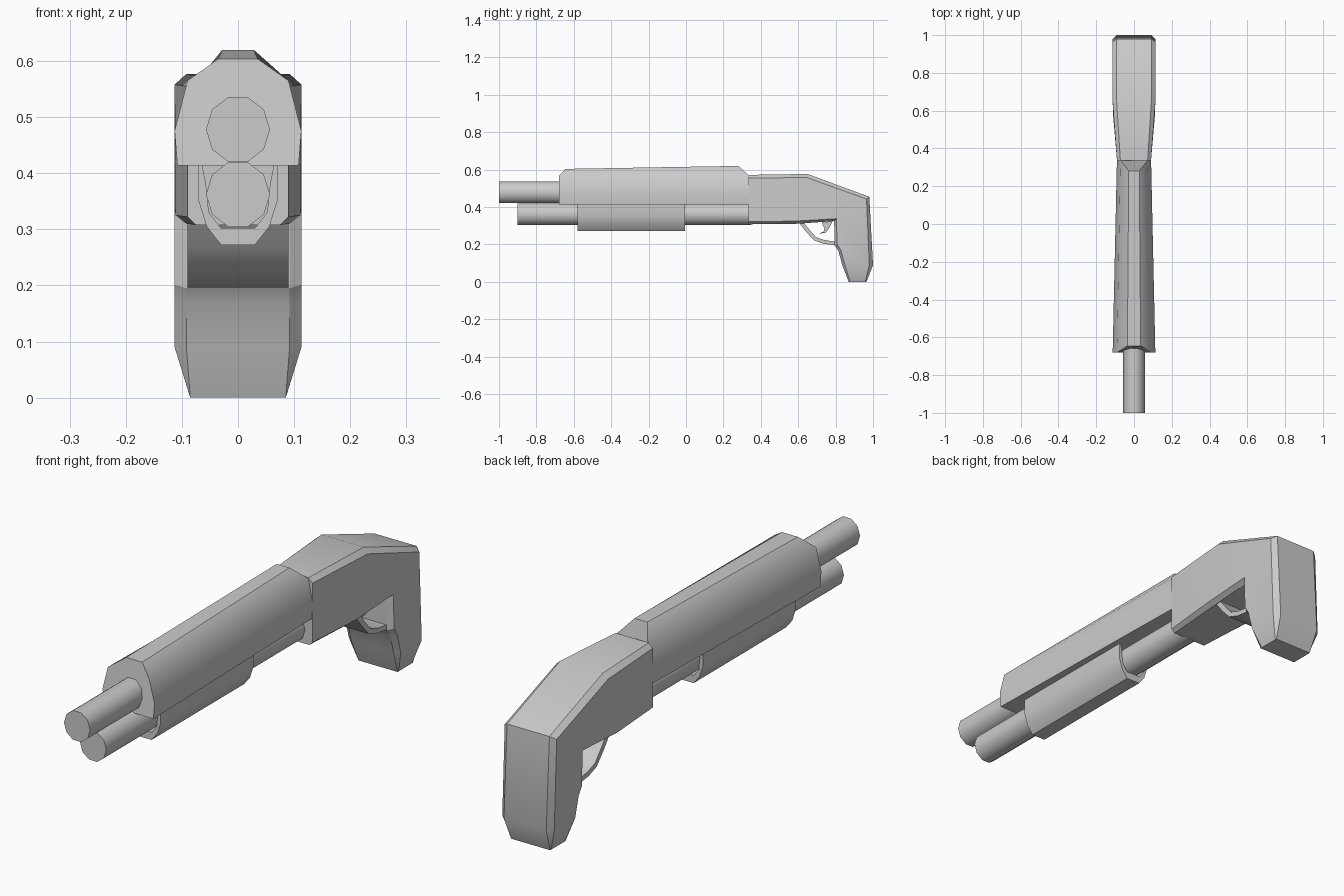
import bpy, bmesh, math

if "Cube" in bpy.data.objects:
    bpy.data.objects.remove(bpy.data.objects["Cube"])


def finish(name, bm, angle):
    bmesh.ops.remove_doubles(bm, verts=bm.verts, dist=1e-5)
    bmesh.ops.recalc_face_normals(bm, faces=bm.faces)
    mesh = bpy.data.meshes.new(name)
    bm.to_mesh(mesh)
    bm.free()
    obj = bpy.data.objects.new(name, mesh)
    bpy.context.collection.objects.link(obj)
    bpy.ops.object.select_all(action='DESELECT')
    obj.select_set(True)
    bpy.context.view_layer.objects.active = obj
    bpy.ops.object.shade_smooth_by_angle(angle=math.radians(angle))
    return obj


def loft(name, rings, angle=40):
    """Join two or more closed rings of points and cap both ends."""
    bm = bmesh.new()
    loops = [[bm.verts.new(p) for p in ring] for ring in rings]
    n = len(loops[0])
    for a, b in zip(loops, loops[1:]):
        for i in range(n):
            j = (i + 1) % n
            bm.faces.new((a[i], a[j], b[j], b[i]))
    bm.faces.new(loops[0])
    bm.faces.new(loops[-1])
    return finish(name, bm, angle)


def tube(name, z, y0, y1):
    """Ten-sided rod along y with a flat on top."""
    steps = [i * math.tau / 10 for i in range(10)]
    return loft(name, [[(0.057 * math.cos(a), y, z + 0.0605 * math.sin(a)) for a in steps]
                       for y in (y0, y1)])


def mirrored(half):
    return half + [(-x, z) for x, z in reversed(half)]


def plate(name, profile, half_width, angle=35):
    """Side profile (y, z) extruded across x."""
    return loft(name, [[(x, y, z) for y, z in profile] for x in (-half_width, half_width)], angle)


# Barrel and magazine tube
tube("barrel", 0.478, -1.0, 0.30)
tube("magazine_tube", 0.362, -0.90, 0.345)


# Upper cover: tapers toward the rear, sloped at both ends
def cover_ring(y_side, y_top, wide, top):
    return [(x * wide, y_top if z > 0.6 else y_side, top if z > 0.6 else z)
            for x, z in mirrored([(0.108, 0.414), (0.113, 0.475), (0.09, 0.565), (0.035, 0.605)])]


loft("upper_cover", [cover_ring(-0.68, -0.645, 1.0, 0.604),
                     cover_ring(0.34, 0.28, 0.80, 0.62)])

# Pump: open-topped sleeve around the magazine tube
outer = [(0.070, 0.415), (0.070, 0.350), (0.056, 0.305), (0.030, 0.272)]
inner = [(-0.030, 0.302), (-0.052, 0.330), (-0.057, 0.380), (-0.064, 0.415)]
sleeve = mirrored(outer) + list(reversed(inner)) + [(-x, z) for x, z in inner]
loft("pump", [[(x, y, z) for x, z in sleeve] for y in (-0.58, -0.005)])

# Stock and grip: outline (y, z, half width) plus inset side outline
rim = [(0.335, 0.572, 0.072), (0.65, 0.577, 0.092), (0.98, 0.455, 0.092), (1.0, 0.09, 0.092),
       (0.965, 0.0, 0.085), (0.87, 0.0, 0.085), (0.835, 0.09, 0.092), (0.815, 0.166, 0.092),
       (0.795, 0.195, 0.092), (0.792, 0.325, 0.092), (0.58, 0.31, 0.092), (0.335, 0.308, 0.075)]
side = [(0.335, 0.555, 0.090), (0.645, 0.558, 0.113), (0.965, 0.443, 0.113), (0.980, 0.09, 0.113),
        (0.960, 0.006, 0.087), (0.875, 0.006, 0.087), (0.850, 0.09, 0.113), (0.828, 0.170, 0.113),
        (0.808, 0.201, 0.113), (0.804, 0.338, 0.113), (0.58, 0.325, 0.111), (0.335, 0.322, 0.090)]
panels = [(0, 1, 10, 11), (1, 2, 9, 10), (2, 3, 6, 7, 8, 9), (3, 4, 5, 6)]
bm = bmesh.new()
R, S = {}, {}
for s in (-1, 1):
    R[s] = [bm.verts.new((s * w, y, z)) for y, z, w in rim]
    S[s] = [bm.verts.new((s * w, y, z)) for y, z, w in side]
n = len(rim)
for i in range(n):
    j = (i + 1) % n
    bm.faces.new((R[-1][i], R[-1][j], R[1][j], R[1][i]))
    for s in (-1, 1):
        bm.faces.new((R[s][i], R[s][j], S[s][j], S[s][i]))
for s in (-1, 1):
    for p in panels:
        bm.faces.new([S[s][i] for i in p])
finish("stock_and_grip", bm, 25)

# Trigger guard and trigger
plate("trigger_guard", [(0.603, 0.318), (0.640, 0.270), (0.684, 0.222), (0.735, 0.204),
                        (0.805, 0.195), (0.805, 0.214), (0.738, 0.224), (0.694, 0.240),
                        (0.655, 0.285), (0.630, 0.318)], 0.09)
plate("trigger", [(0.725, 0.318), (0.740, 0.285), (0.735, 0.268), (0.708, 0.258),
                  (0.745, 0.262), (0.765, 0.285), (0.785, 0.325)], 0.035)
